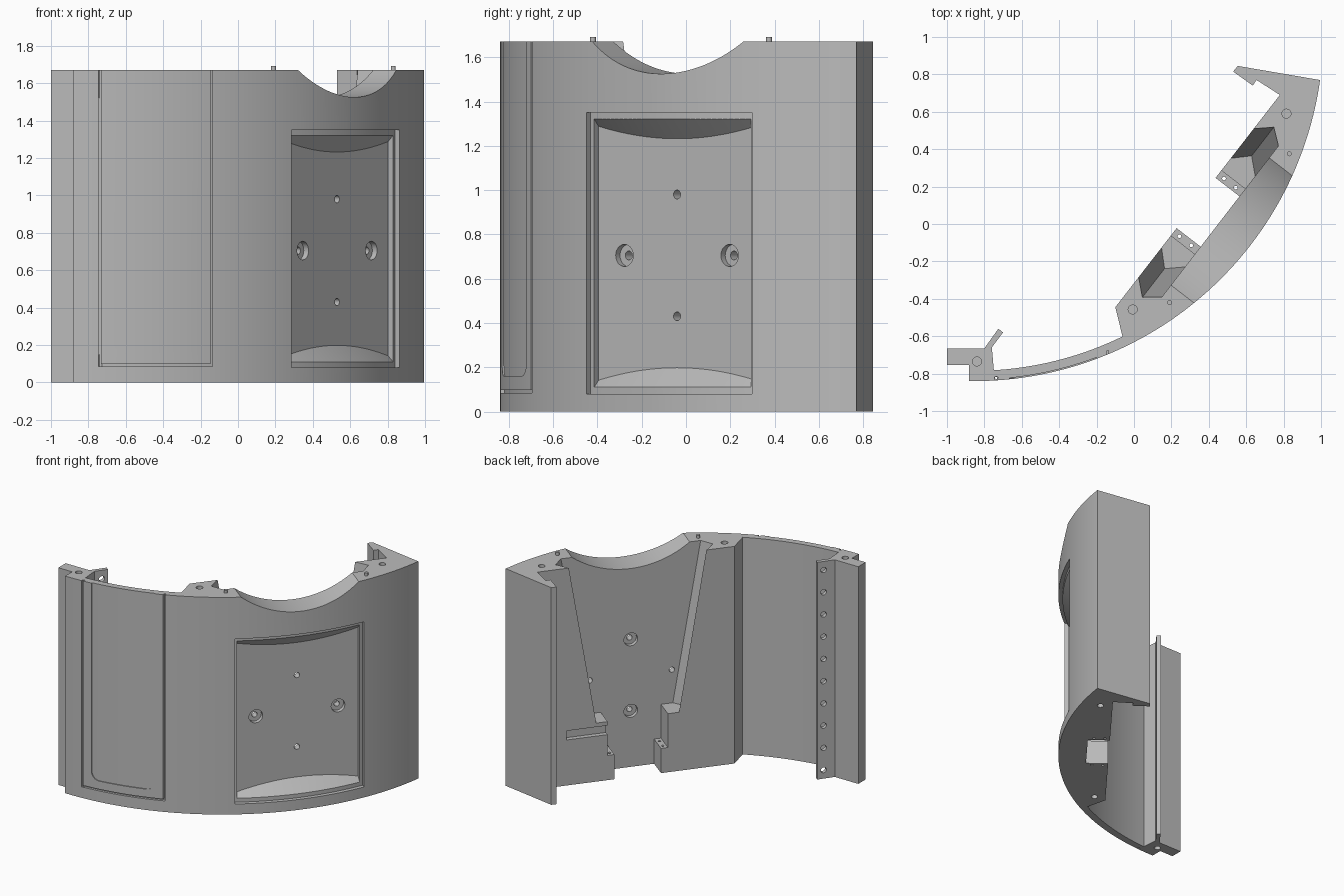
import bpy, bmesh
from math import sin, cos, sqrt, radians, pi
from mathutils import Vector, Matrix

if "Cube" in bpy.data.objects:
    bpy.data.objects.remove(bpy.data.objects["Cube"], do_unlink=True)

H, R, INNER = 1.67, 1.87, 1.815           # height, outer and inner shell radius
C = Vector((-0.857, 1.03, 0))             # axis of the curved shell
U, N = Vector((0.611, 0.7916, 0)), Vector((0.7916, -0.611, 0))
UP = Vector((0, 0, 1))

grey = bpy.data.materials.new("plain grey")
grey.use_nodes = True
grey.diffuse_color = (0.5, 0.5, 0.5, 1)
grey.node_tree.nodes["Principled BSDF"].inputs["Base Color"].default_value = (0.5, 0.5, 0.5, 1)


def bay(u, v, z):
    """Point in the frame of the flat bay: u along it, v outward."""
    return C + U * u + N * v + UP * z


def arc(r, a0, a1, n):
    return [(C.x + r * cos(radians(a0 + (a1 - a0) * i / n)),
             C.y + r * sin(radians(a0 + (a1 - a0) * i / n))) for i in range(n + 1)]


def finish(name, bm):
    bmesh.ops.recalc_face_normals(bm, faces=bm.faces)
    me = bpy.data.meshes.new(name)
    bm.to_mesh(me)
    bm.free()
    ob = bpy.data.objects.new(name, me)
    bpy.context.collection.objects.link(ob)
    me.materials.append(grey)
    return ob


def loft(name, sections):
    bm = bmesh.new()
    rings = [[bm.verts.new(p) for p in s] for s in sections]
    for a, b in zip(rings, rings[1:]):
        for i in range(len(a)):
            j = (i + 1) % len(a)
            bm.faces.new((a[i], a[j], b[j], b[i]))
    bm.faces.new(rings[0])
    bm.faces.new(rings[-1])
    return finish(name, bm)


def prism(name, pts, z0, z1):
    return loft(name, [[(x, y, z) for x, y in pts] for z in (z0, z1)])


def bay_box(name, u0, u1, v0, v1, z0, z1):
    return loft(name, [[bay(u, v0, z0), bay(u, v1, z0), bay(u, v1, z1), bay(u, v0, z1)]
                       for u in (u0, u1)])


def rods(name, items, seg=24):
    """Cylinders given as (centre, axis, radius, length)."""
    bm = bmesh.new()
    for c, axis, r, length in items:
        m = Matrix.Translation(c) @ Vector(axis).to_track_quat('Z', 'Y').to_matrix().to_4x4()
        bmesh.ops.create_cone(bm, cap_ends=True, segments=seg, radius1=r, radius2=r,
                              depth=length, matrix=m)
    return finish(name, bm)


def cut(target, cutter):
    cutter.hide_render = True
    mod = target.modifiers.new("cut", 'BOOLEAN')
    mod.operation, mod.solver, mod.object = 'DIFFERENCE', 'EXACT', cutter
    bpy.context.view_layer.update()
    new = bpy.data.meshes.new_from_object(target.evaluated_get(bpy.context.evaluated_depsgraph_get()))
    target.modifiers.clear()
    target.data = new
    bpy.data.objects.remove(cutter, do_unlink=True)


# Curved shell with end bracket, thick bay block and end flange in one outline
outline = arc(R, -90.8, -8, 100)
outline += [(0.555, 0.845), (0.53, 0.815), (0.635, 0.74), (0.655, 0.77), (0.78, 0.69)]
outline += [(-0.1, -0.445)]
outline += arc(INNER, -64, -86.6, 30)
outline += [(-0.76, -0.66), (-0.70, -0.58), (-0.725, -0.56), (-0.80, -0.665),
            (-1, -0.665), (-1, -0.755), (-0.883, -0.755)]
shell = prism("curved_shell", outline, 0, H)

# Tapered pocket in the back of the bay, with V-grooved sides
sections = []
for z in (0.45, 1.8):
    k = (z - 0.45) / (H - 0.45)
    a, b, c = 0.30 + 0.20 * k, 0.381 + 0.194 * k, 0.307 + 0.203 * k
    half = [(a + 0.08, 1.42), (a, 1.5), (b, 1.583), (c, 1.664)]
    half[0] = (a, 1.42)
    ring = half + [(-u, v) for u, v in reversed(half)]
    sections.append([bay(u, v, z) for u, v in ring])
cut(shell, loft("pocket_cutter", sections))

# Open gap below the pocket, leaving low foot tabs
cut(shell, bay_box("gap_upper", -0.22, 0.22, 1.4, 1.664, 0.19, 0.5))
cut(shell, bay_box("gap_lower", -0.17, 0.17, 1.4, 1.664, -0.1, 0.25))
cut(shell, bay_box("cross_groove", 0.2, 0.52, 1.4, 1.54, 0.35, 0.42))

# Round scoop in the top edge
cut(shell, rods("scoop", [(bay(0, 1.93, 2.235), N, 0.71, 0.54)], 160))

# Framed recess on the outside: shallow rim, then a flat floor with conical ends
rim_r, floor = R - 0.03, 1.752
rim, well = [], []
for i in range(33):
    t = i / 16 - 1
    u = 0.472 * t
    v = sqrt(rim_r ** 2 - u * u)
    rim.append([bay(u, v, 0.08), bay(u, 2, 0.08), bay(u, 2, 1.35), bay(u, v, 1.35)])
    u = 0.447 * t
    v = sqrt(rim_r ** 2 - u * u)
    d = rim_r - sqrt(floor ** 2 + u * u)
    well.append([bay(u, floor, 0.11 + d), bay(u, v, 0.11), bay(u, 2, 0.11),
                 bay(u, 2, 1.32), bay(u, v, 1.32), bay(u, floor, 1.32 - d)])
cut(shell, loft("recess_rim", rim))
cut(shell, loft("recess_well", well))

# Bolt holes through the flat panel, counterbored on alternate sides
bolts, bores = [], []
for s in (-1, 1):
    bolts += [(bay(0.3 * s, 1.7, 0.705), N, 0.02, 0.3), (bay(0, 1.7, 0.705 + 0.275 * s), N, 0.02, 0.3)]
    bores += [(bay(0.3 * s, 1.77, 0.705), N, 0.05, 0.1),
              (bay(0, 1.645, 0.705 + 0.275 * s), N, 0.05, 0.1)]
cut(shell, rods("bolt_holes", bolts))
cut(shell, rods("counterbores", bores))

# Panel outline and inner rounded panel sunk into the outside of the shell
frame = [(-0.745, 0.085), (-0.135, 0.085), (-0.135, 1.8), (-0.148, 1.8),
         (-0.148, 0.098), (-0.732, 0.098), (-0.732, 1.8), (-0.745, 1.8)]
inner = [(-0.2, 1.8), (-0.665, 1.8)]
for cx, start in ((-0.605, pi), (-0.26, 1.5 * pi)):
    inner += [(cx + 0.06 * cos(start + k * pi / 16), 0.22 + 0.06 * sin(start + k * pi / 16))
              for k in range(9)]
for pts, depth in ((frame, 0.018), (inner, 0.007)):
    tool = loft("panel_cutter", [[(x, y, z) for x, z in pts] for y in (-1, -0.5)])
    cut(tool, rods("shell_core", [(C + UP, UP, R - depth, 4)], 360))
    cut(shell, tool)

# Vertical dowel sockets
sockets = [(-0.007, -0.457, 0.024), (0.815, 0.59, 0.024), (-0.84, -0.735, 0.024), (-0.735, -0.822, 0.008)]
cut(shell, rods("sockets", [((x, y, z), UP, r, 0.3) for x, y, r in sockets for z in (0, H)]))

# Row of holes along the bracket fin
fin = [((-0.752, -0.598, 0.065 + 0.171 * i), (-0.81, 0.58, 0), 0.021, 0.09) for i in range(10)]
cut(shell, rods("fin_holes", fin, 16))

# Screw holes in the foot tabs
tabs = [(bay(s * 0.195, v, 0.12), UP, 0.01, 0.4) for s in (-1, 1) for v in (1.54, 1.62)]
cut(shell, rods("tab_holes", tabs, 12))

# Locating pins on the top edge
pins = rods("top_pins", [((x, y, H), UP, 0.013, 0.044) for x, y in ((0.19, -0.42), (0.83, 0.375))], 16)

for ob in (shell, pins):
    bpy.ops.object.select_all(action='DESELECT')
    ob.select_set(True)
    bpy.context.view_layer.objects.active = ob
    bpy.ops.object.shade_smooth_by_angle(angle=radians(25))
